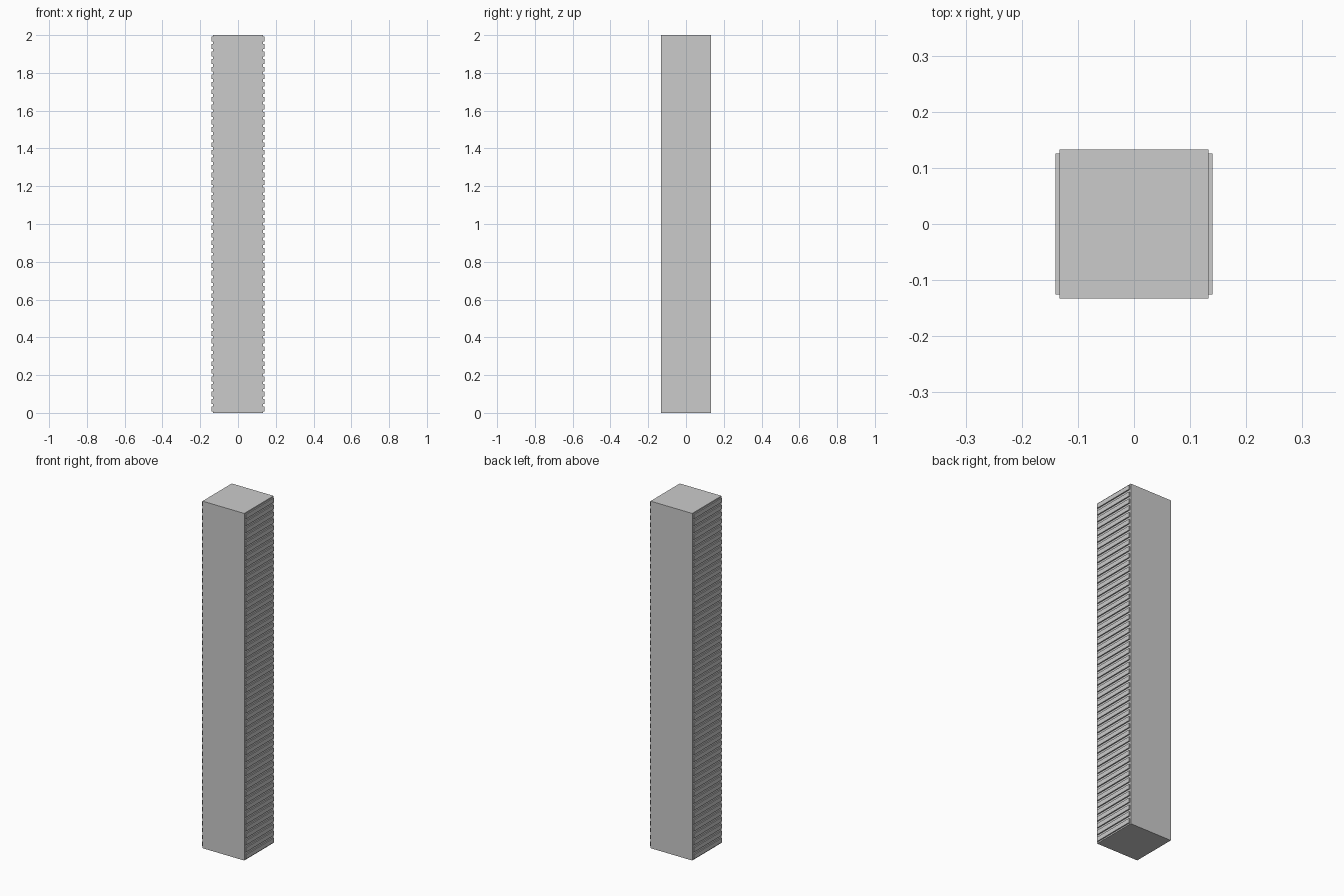
import bpy

if "Cube" in bpy.data.objects:
    bpy.data.objects.remove(bpy.data.objects["Cube"])

HEIGHT = 2.0
HALF = 0.133
RIBS = 50
PITCH = HEIGHT / RIBS


def box(name, size, center):
    bpy.ops.mesh.primitive_cube_add(size=1, location=center)
    ob = bpy.context.object
    ob.name = name
    ob.scale = size
    bpy.ops.object.transform_apply(location=False, rotation=False, scale=True)
    return ob


# Square core of the column
box("column_core", (2 * HALF, 2 * HALF, HEIGHT), (0, 0, HEIGHT / 2))

# Stacked horizontal ribs on the two side faces, slightly inset from the corners
RIB_OUT = 0.14
RIB_IN = 0.128
for name, side in (("right_ribs", 1), ("left_ribs", -1)):
    rib = box(name, (RIB_OUT - RIB_IN, 0.252, 0.025),
              (side * (RIB_OUT + RIB_IN) / 2, 0, PITCH / 2))
    arr = rib.modifiers.new("stack", 'ARRAY')
    arr.count = RIBS
    arr.use_relative_offset = False
    arr.use_constant_offset = True
    arr.constant_offset_displace = (0, 0, PITCH)
